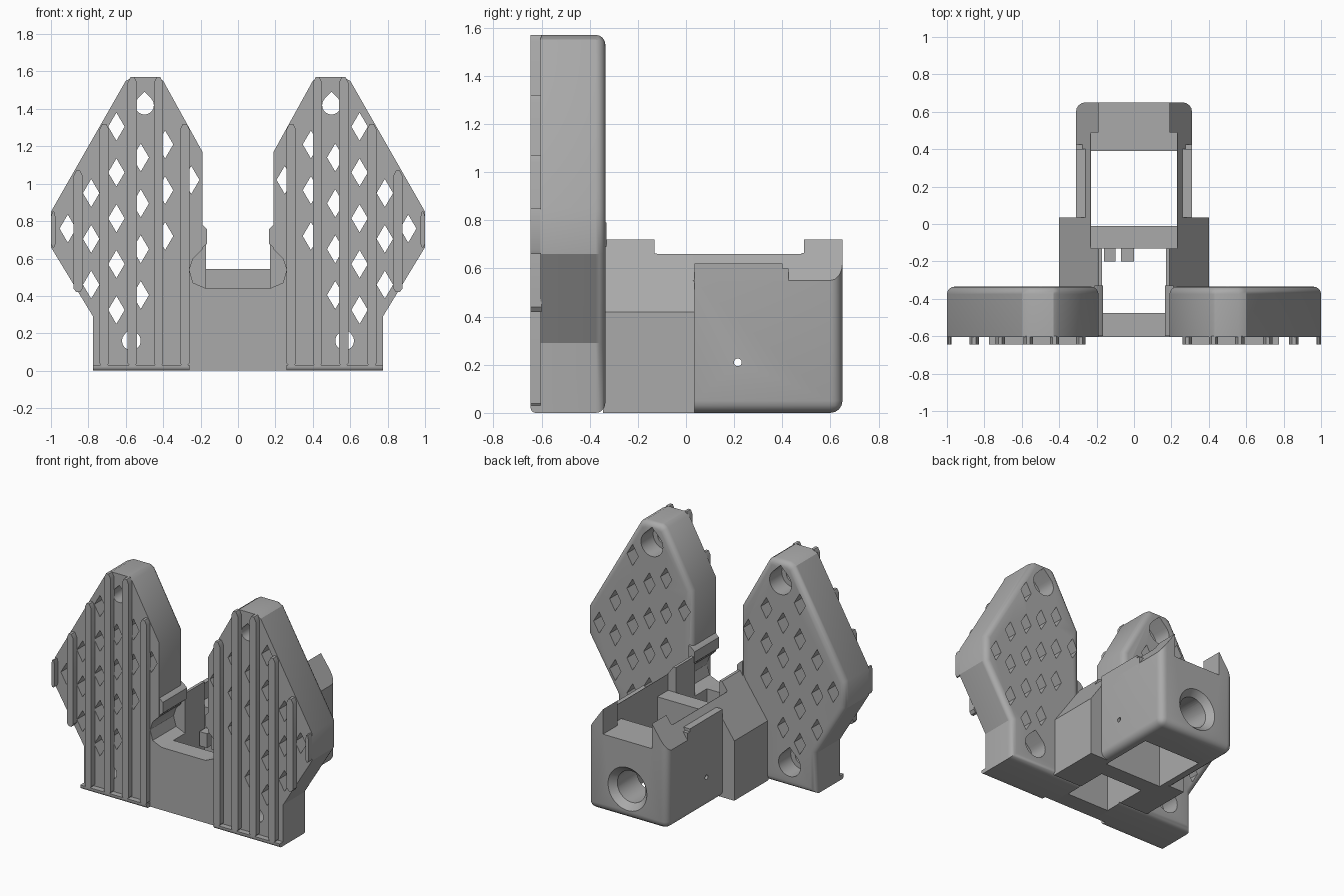
import bpy, bmesh, math
from mathutils import Vector

cube = bpy.data.objects.get("Cube")
if cube:
    bpy.data.objects.remove(cube)

grey = bpy.data.materials.new("plain grey")
grey.use_nodes = True
grey.diffuse_color = (0.4, 0.4, 0.4, 1)
grey.node_tree.nodes["Principled BSDF"].inputs["Base Color"].default_value = (0.4, 0.4, 0.4, 1)


def prism(name, points, y0, y1, side=1, rounded=None, radius=0.04):
    """Extrude an x-z outline along y, rounding the edges picked by a rule."""
    bm = bmesh.new()
    verts = [bm.verts.new((side * x, y0, z)) for x, z in points]
    face = bm.faces.new(verts)
    new = bmesh.ops.extrude_face_region(bm, geom=[face])["geom"]
    for v in new:
        if isinstance(v, bmesh.types.BMVert):
            v.co.y = y1
    bmesh.ops.recalc_face_normals(bm, faces=bm.faces)
    if rounded:
        edges = [e for e in bm.edges if rounded(e.verts[0].co, e.verts[1].co)]
        bmesh.ops.bevel(bm, geom=edges, offset=radius, segments=4, profile=0.5,
                        affect='EDGES', clamp_overlap=False)
    mesh = bpy.data.meshes.new(name)
    bm.to_mesh(mesh)
    bm.free()
    mesh.materials.append(grey)
    obj = bpy.data.objects.new(name, mesh)
    bpy.context.collection.objects.link(obj)
    return obj


def box(name, x0, x1, y0, y1, z0, z1, side=1):
    return prism(name, [(x0, z0), (x1, z0), (x1, z1), (x0, z1)], y0, y1, side)


def rod(name, radius, end_radius, location, length, axis):
    bpy.ops.mesh.primitive_cone_add(vertices=48, radius1=radius, radius2=end_radius,
                                    depth=length, location=location)
    obj = bpy.context.object
    obj.name = name
    obj.rotation_mode = 'QUATERNION'
    obj.rotation_quaternion = Vector((0, 0, 1)).rotation_difference(Vector(axis))
    return obj


def teardrop(cx, cz, r):
    arc = [math.radians(135 + i * 270 / 24) for i in range(25)]
    return [(cx + r * math.cos(a), cz + r * math.sin(a)) for a in arc] + [(cx, cz + r * 1.41)]


def cut(obj, cutters):
    """Subtract the cutters and bake the result."""
    for c in cutters:
        c.hide_render = True
        mod = obj.modifiers.new("cut", 'BOOLEAN')
        mod.operation = 'DIFFERENCE'
        mod.solver = 'EXACT'
        mod.object = c
    bpy.context.view_layer.update()
    graph = bpy.context.evaluated_depsgraph_get()
    mesh = bpy.data.meshes.new_from_object(obj.evaluated_get(graph))
    obj.modifiers.clear()
    obj.data = mesh


def discard(cutters):
    for c in cutters:
        bpy.data.objects.remove(c)


parts = []

# Wing panels with lattice, screw holes and front ribs
outline = [(.17, 0), (.775, 0), (.775, .29), (1, .66), (1, .85), (.6, 1.55), (.56, 1.57),
           (.43, 1.57), (.4, 1.55), (.19, 1.17), (.19, .65), (.24, .6), (.26, .54),
           (.24, .47), (.17, .44)]
# column x, highest hole z, number of holes
columns = [(.25, 1.02, 1), (.39, 1.21, 3), (.52, 1.14, 4), (.65, 1.305, 5),
           (.785, .95, 3), (.91, .76, 1)]
# rib inner x, outer x, bottom, top
ribs = [(.26, .31, .02, 1.32), (.40, .45, .02, 1.57), (.54, .59, .02, 1.57),
        (.69, .74, .02, 1.32), (.83, .88, .42, 1.07), (.975, 1, .66, .85)]


def wing_edge(a, b):
    at_back = min(a.y, b.y) > -.34
    in_notch = max(abs(a.x), abs(b.x)) < .27 and max(a.z, b.z) < .66
    return at_back and not in_notch


for side, label in ((1, "left"), (-1, "right")):
    wing = prism(label + "_wing", outline, -.605, -.335, side, wing_edge)
    cutters = []
    for x, top, count in columns:
        for i in range(count):
            z = top - .245 * i
            diamond = [(x - .044, z), (x, z - .075), (x + .044, z), (x, z + .075)]
            cutters.append(prism("diamond_cutter", diamond, -.7, -.2, side))
    for x, z in ((.5, 1.42), (.57, .16)):
        cutters.append(prism("screw_cutter", teardrop(x, z, .05), -.7, -.2, side))
        cutters.append(prism("head_cutter", teardrop(x, z, .085), -.47, -.2, side))
    cut(wing, cutters)
    discard(cutters)
    parts.append(wing)
    for x0, x1, z0, z1 in ribs:
        inset = (x1 - x0) * .3
        shape = [(x0, z0 + .02), (x0 + inset, z0), (x1 - inset, z0), (x1, z0 + .02),
                 (x1, z1 - .03), (x1 - inset, z1), (x0 + inset, z1), (x0, z1 - .03)]
        parts.append(prism(label + "_rib", shape, -.645, -.6, side))
    parts.append(prism(label + "_foot_lip", [(.26, 0), (.775, 0), (.775, .03), (.26, .03)],
                       -.645, -.6, side,
                       lambda a, b: max(a.y, b.y) < -.64 and max(a.z, b.z) < .01, .02))
    nub = [(.165, .68), (.21, .64), (.21, .79), (.19, .78), (.165, .755)]
    parts.append(prism(label + "_nub", nub, -.6, -.33, side))

# Front crossbeam
parts.append(box("front_beam", -.18, .18, -.605, -.475, 0, .44))


def mirrored(half):
    return half + [(-x, z) for x, z in reversed(half)]


# Body with sloped shoulders, and the rear block
middle = prism("middle_body", mirrored([(.4, 0), (.4, .42), (.19, .72)]), -.345, .035)
rear = prism("rear_block", mirrored([(.31, 0), (.31, .55), (.19, .72)]), .03, .65,
             rounded=lambda a, b: max(a.z, b.z) < .56 and
             (min(a.y, b.y) > .64 or (max(a.z, b.z) < .01 and abs(a.x - b.x) < .01)),
             radius=.05)
cutters = [
    box("front_well_cutter", -.17, .17, -.475, -.13, -.1, 1),
    box("rear_well_cutter", -.23, .23, -.01, .39, -.1, 1),
    box("seat_cutter", -.23, .23, -.13, .49, .545, 1),
    box("rear_notch_cutter", -.19, .19, .4, .8, .545, 1),
    box("rim_cutter", -.6, .6, -.12, .48, .66, 1),
    rod("bore_cutter", .11, .11, (0, .5, .21), .6, (0, 1, 0)),
    rod("bore_flare_cutter", .105, .16, (0, .63, .21), .06, (0, 1, 0)),
    rod("pin_cutter", .016, .016, (0, .215, .21), 1, (1, 0, 0)),
]
cut(middle, cutters)
cut(rear, cutters)
discard(cutters)
parts += [middle, rear]

# Raised side walls of the rear block
for side, label in ((1, "left"), (-1, "right")):
    parts.append(box(label + "_side_wall", .26, .31, .035, .4, .5, .62, side))
    parts.append(box(label + "_side_wall_step", .265, .31, .39, .425, .5, .6, side))

# Small clip in the front well
parts.append(box("clip_foot", -.16, -.1, -.2, -.125, .3, .4))
parts.append(box("clip_head", -.07, 0, -.2, -.125, .3, .4))

# Smooth the rounded edges, keep the rest crisp
bpy.ops.object.select_all(action='DESELECT')
for obj in parts:
    obj.data.materials.clear()
    obj.data.materials.append(grey)
    for poly in obj.data.polygons:
        poly.material_index = 0
    obj.select_set(True)
bpy.context.view_layer.objects.active = parts[0]
bpy.ops.object.shade_smooth_by_angle(angle=math.radians(30))
